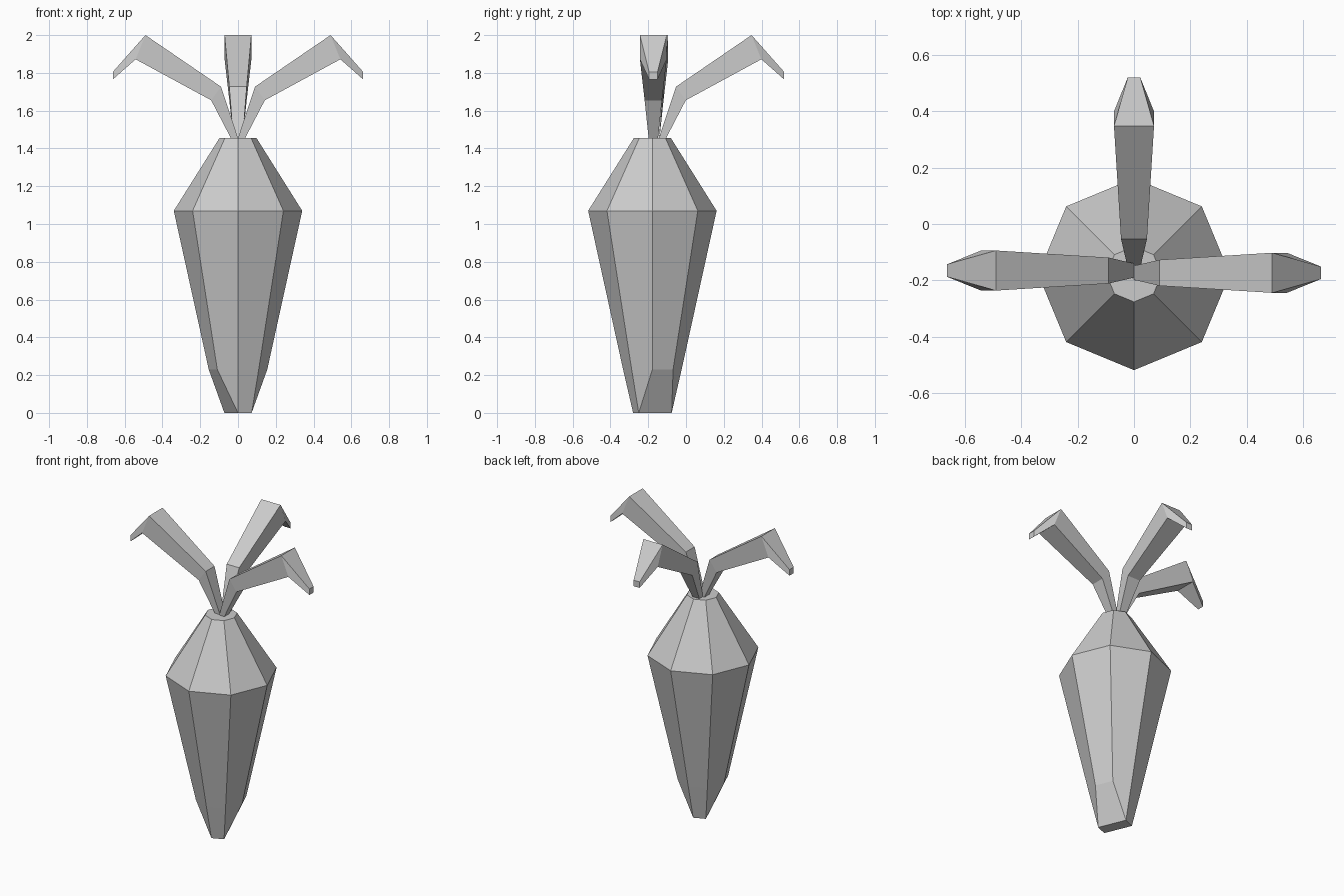
import bpy, bmesh
from math import sin, cos, radians
from mathutils import Matrix

if "Cube" in bpy.data.objects:
    bpy.data.objects.remove(bpy.data.objects["Cube"])

CY = -0.178  # y of the root's axis


def finish(bm, name):
    bmesh.ops.remove_doubles(bm, verts=bm.verts[:], dist=0.0005)
    bmesh.ops.recalc_face_normals(bm, faces=bm.faces[:])
    me = bpy.data.meshes.new(name)
    bm.to_mesh(me)
    bm.free()
    ob = bpy.data.objects.new(name, me)
    bpy.context.collection.objects.link(ob)
    return ob


def loft(bm, rings):
    # Join successive rings with quads and cap both ends
    vs = [[bm.verts.new(p) for p in r] for r in rings]
    n = len(vs[0])
    for a, b in zip(vs, vs[1:]):
        for i in range(n):
            j = (i + 1) % n
            bm.faces.new((a[i], a[j], b[j], b[i]))
    bm.faces.new(vs[0])
    bm.faces.new(vs[-1])


def ring(r, z, angles=range(0, 360, 45)):
    return [(r * cos(radians(a)), CY + r * sin(radians(a)), z) for a in angles]


# Root: octagonal taper whose tip is pinched to a narrow rectangle
bm = bmesh.new()
pinched = (315, 90, 90, 135, 135, 270, 270, 315)
loft(bm, [ring(0.102, 0, pinched), ring(0.155, 0.23),
          ring(0.34, 1.07), ring(0.098, 1.455)])
finish(bm, "root")

# Leaf: upper (u, z), lower (u, z), half width at each bend
SECTIONS = [((0.0, 1.455), (0.038, 1.455), 0.025),
            ((0.09, 1.727), (0.142, 1.655), 0.046),
            ((0.49, 2.0), (0.542, 1.872), 0.071),
            ((0.663, 1.805), (0.663, 1.765), 0.022)]


def leaf(name, angle, y):
    bm = bmesh.new()
    loft(bm, [[(t[0], -w, t[1]), (t[0], w, t[1]), (b[0], w, b[1]), (b[0], -w, b[1])]
              for t, b, w in SECTIONS])
    bm.transform(Matrix.Translation((0, y, 0)) @ Matrix.Rotation(radians(angle), 4, 'Z'))
    finish(bm, name)


for name, angle, y in (("right_leaf", 0, -0.173), ("left_leaf", 180, -0.165),
                       ("back_leaf", 90, -0.143)):
    leaf(name, angle, y)
